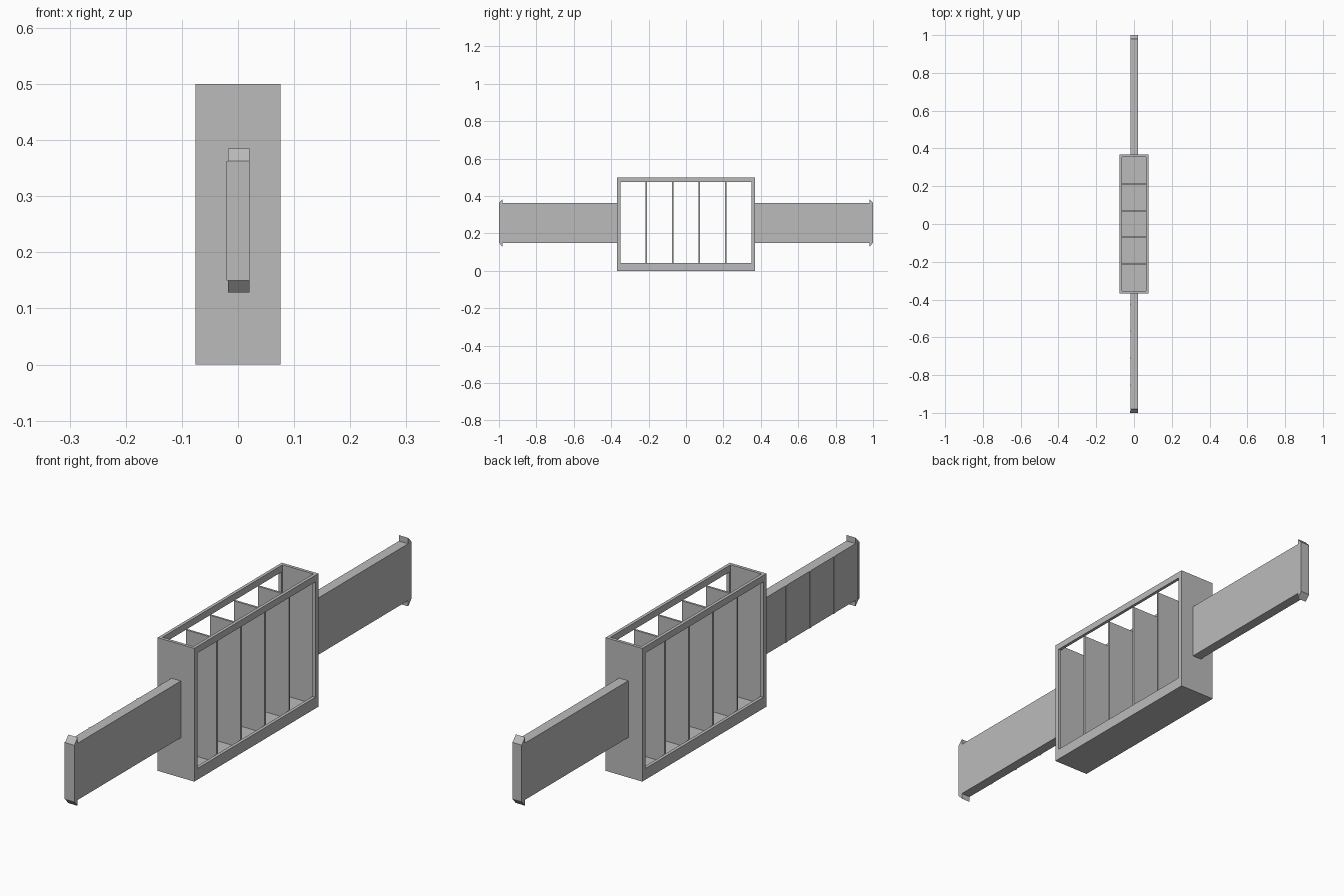
import bpy
import bmesh

if "Cube" in bpy.data.objects:
    bpy.data.objects.remove(bpy.data.objects["Cube"], do_unlink=True)

grey = bpy.data.materials.new("plain_grey")
grey.use_nodes = True
colour = (0.5, 0.5, 0.5, 1)
grey.diffuse_color = colour
grey.node_tree.nodes["Principled BSDF"].inputs["Base Color"].default_value = colour


def finish(name, bm):
    bmesh.ops.recalc_face_normals(bm, faces=bm.faces)
    mesh = bpy.data.meshes.new(name)
    bm.to_mesh(mesh)
    bm.free()
    mesh.materials.append(grey)
    obj = bpy.data.objects.new(name, mesh)
    bpy.context.collection.objects.link(obj)
    return obj


def box(name, xs, ys, zs):
    """Box between pairs of limits on each axis."""
    bm = bmesh.new()
    bmesh.ops.create_cube(bm, size=1)
    for v in bm.verts:
        v.co = [lim[0] if c < 0 else lim[1] for c, lim in zip(v.co, (xs, ys, zs))]
    return finish(name, bm)


def extrude_x(name, profile, x0, x1):
    """Prism from a (y, z) profile."""
    bm = bmesh.new()
    face = bm.faces.new([bm.verts.new((x0, y, z)) for y, z in profile])
    new = bmesh.ops.extrude_face_region(bm, geom=[face])["geom"]
    bmesh.ops.translate(bm, vec=(x1 - x0, 0, 0),
                        verts=[g for g in new if isinstance(g, bmesh.types.BMVert)])
    return finish(name, bm)


def cut(target, cutter):
    mod = target.modifiers.new("opening", "BOOLEAN")
    mod.operation = "DIFFERENCE"
    mod.solver = "EXACT"
    mod.object = cutter
    cutter.hide_render = True
    cutter.hide_viewport = True
    cutter.display_type = "WIRE"


# Open-topped case with a window through both broad sides
W, L, H, WALL = 0.076, 0.368, 0.5, 0.012
inx, iny = W - WALL, L - WALL
case = box("case", (-W, W), (-L, L), (0, H))
cut(case, box("cavity_cutter", (-inx, inx), (-iny, iny), (WALL, H + 0.1)))
cut(case, box("window_cutter", (-0.2, 0.2), (-0.35, 0.35), (0.042, 0.475)))

# Evenly spaced dividers
PITCH = 2 * iny / 5
for i in range(1, 5):
    y = -iny + PITCH * i
    box(f"divider_{i}", (-inx, inx), (y - 0.004, y + 0.004), (WALL, 0.475))

# Arms with barbed ends
X0, X1, Z0, Z1, BARB = -0.018, 0.0205, 0.15, 0.363, 0.022
for name, s in (("front", -1), ("back", 1)):
    extrude_x(f"{name}_arm", [
        (s * (L - 0.005), Z0), (s * 0.98, Z0), (s * 0.98, Z0 - BARB), (s, Z0),
        (s, Z1), (s * 0.98, Z1 + BARB), (s * 0.98, Z1), (s * (L - 0.005), Z1)], X0, X1)

# Thin raised ribs on one side of the front arm
for i in range(5):
    y = -1 + PITCH * i
    box(f"arm_rib_{i + 1}", (-0.0205, X0), (y, y + 0.009), (Z0, Z1))
